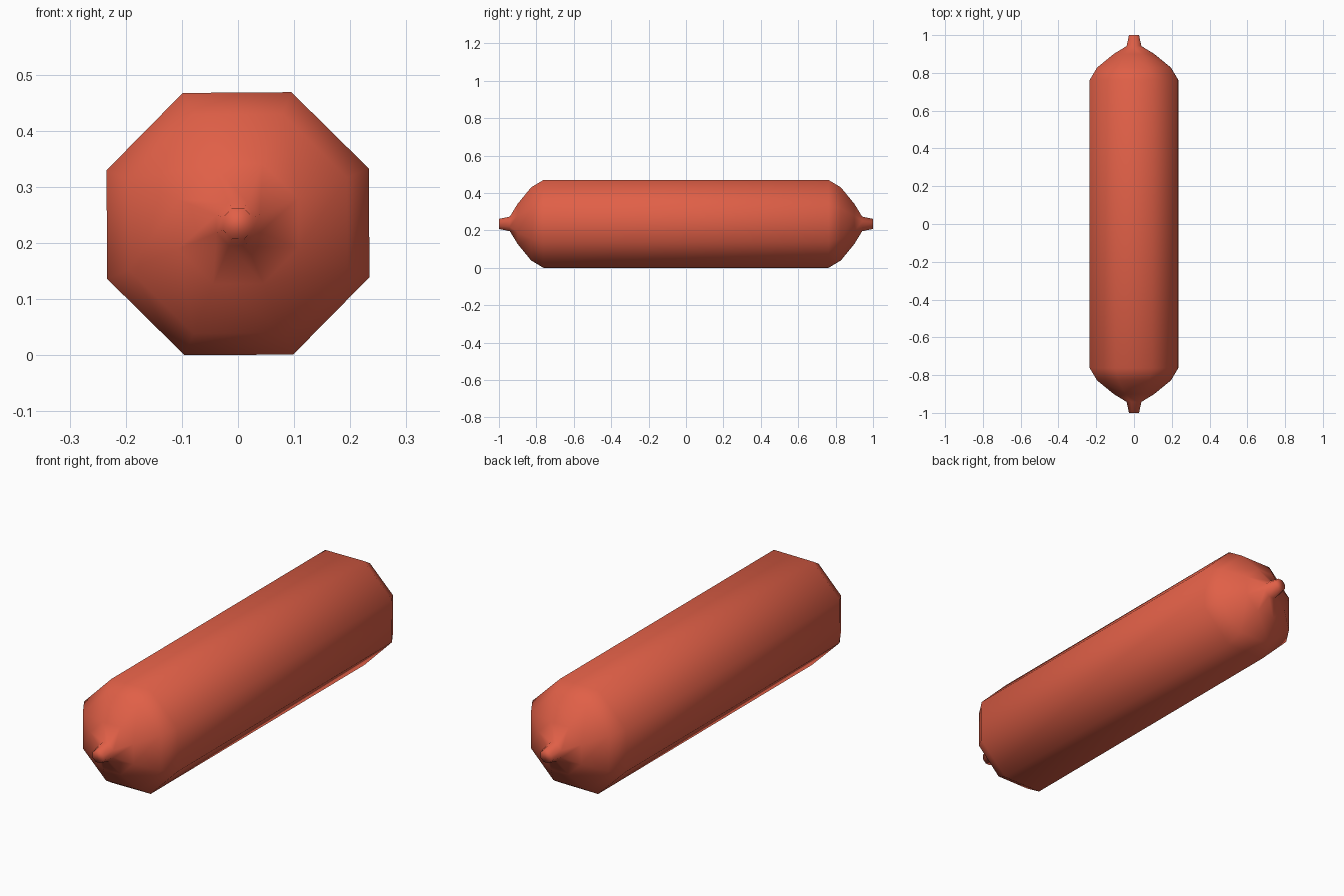
import bpy, bmesh, math

if "Cube" in bpy.data.objects:
    bpy.data.objects.remove(bpy.data.objects["Cube"])

# One flat colour
red = bpy.data.materials.new("sausage red")
red.diffuse_color = (0.75, 0.116, 0.063, 1)
red.use_nodes = True
red.node_tree.nodes["Principled BSDF"].inputs["Base Color"].default_value = red.diffuse_color

SIDES = 8
CENTRE_Z = 0.2345
START = math.radians(22.9)
# Half profile: (distance along y, corner radius), mirrored for the other end
half = [(0.763, 0.253), (0.828, 0.211), (0.90, 0.116), (0.942, 0.042), (1.0, 0.029)]
profile = [(-y, r) for y, r in reversed(half)] + half

bm = bmesh.new()
# Octagonal rings along the body
rings = []
for y, r in profile:
    rings.append([bm.verts.new((r * math.cos(START + i * math.tau / SIDES), y,
                                CENTRE_Z + r * math.sin(START + i * math.tau / SIDES)))
                  for i in range(SIDES)])
for a, b in zip(rings, rings[1:]):
    for i in range(SIDES):
        j = (i + 1) % SIDES
        bm.faces.new((a[i], a[j], b[j], b[i]))
# End caps of the pinched tips
bm.faces.new(rings[0])
bm.faces.new(rings[-1])
bmesh.ops.recalc_face_normals(bm, faces=bm.faces)
for f in bm.faces:
    f.smooth = True

mesh = bpy.data.meshes.new("sausage")
bm.to_mesh(mesh)
bm.free()
mesh.materials.append(red)
bpy.context.collection.objects.link(bpy.data.objects.new("sausage", mesh))
